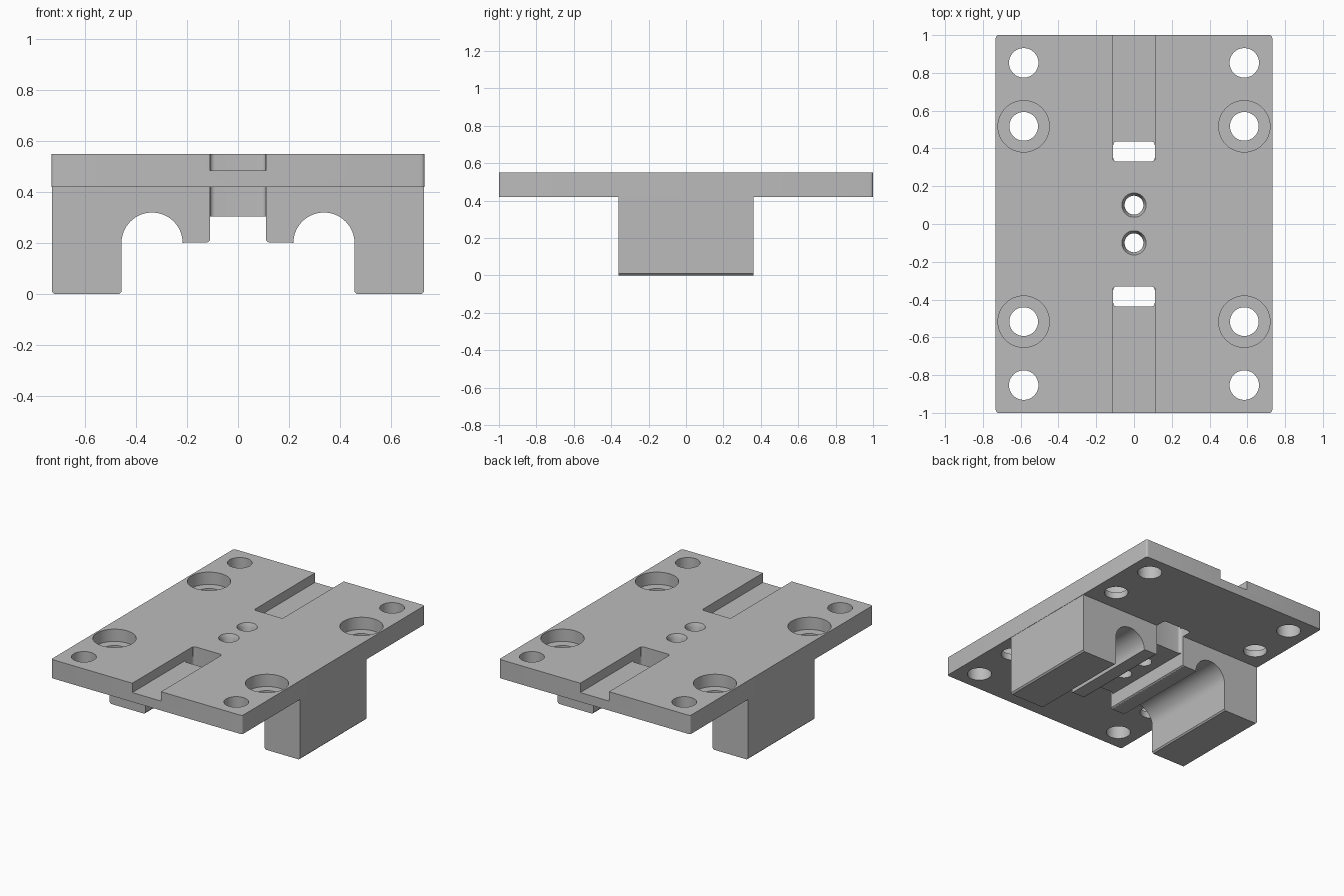
import bpy, bmesh, math
from mathutils import Vector

cube = bpy.data.objects.get("Cube")
if cube:
    bpy.data.objects.remove(cube, do_unlink=True)

grey = bpy.data.materials.new("plain grey")
grey.use_nodes = True
colour = (0.5, 0.5, 0.5, 1)
grey.diffuse_color = colour
grey.node_tree.nodes["Principled BSDF"].inputs["Base Color"].default_value = colour


def make_object(name, bm):
    bmesh.ops.recalc_face_normals(bm, faces=bm.faces)
    mesh = bpy.data.meshes.new(name)
    bm.to_mesh(mesh)
    bm.free()
    mesh.materials.append(grey)
    obj = bpy.data.objects.new(name, mesh)
    bpy.context.collection.objects.link(obj)
    return obj


def box(name, x0, x1, y0, y1, z0, z1, corner=0):
    """Box, optionally with rounded upright edges."""
    bm = bmesh.new()
    bmesh.ops.create_cube(bm, size=1)
    low, high = Vector((x0, y0, z0)), Vector((x1, y1, z1))
    for v in bm.verts:
        v.co = (low + high) / 2 + v.co * (high - low)
    if corner:
        upright = [e for e in bm.edges
                   if abs(e.verts[0].co.z - e.verts[1].co.z) > 0.001]
        bmesh.ops.bevel(bm, geom=upright, offset=corner, segments=5,
                        profile=0.5, affect='EDGES')
    return make_object(name, bm)


def cylinder(name, x, y, z0, z1, r0, r1=None):
    bm = bmesh.new()
    bmesh.ops.create_cone(bm, cap_ends=True, segments=48, radius1=r0,
                          radius2=r0 if r1 is None else r1, depth=z1 - z0)
    bmesh.ops.translate(bm, verts=bm.verts, vec=(x, y, (z0 + z1) / 2))
    return make_object(name, bm)


def boolean(target, tool, operation='DIFFERENCE'):
    bpy.context.view_layer.objects.active = target
    mod = target.modifiers.new(operation.lower(), 'BOOLEAN')
    mod.object, mod.operation, mod.solver = tool, operation, 'EXACT'
    bpy.ops.object.modifier_apply(modifier=mod.name)
    bpy.data.objects.remove(tool, do_unlink=True)


def clamp_block():
    """Underside block: legs, arches and a middle channel, pushed along y."""
    r = 0.12
    arch = [(0.337 + r * math.cos(a), 0.2 + r * math.sin(a))
            for a in (math.pi * i / 28 for i in range(29))]
    half = [(0.73, 0.45), (0.73, 0.01), (0.72, 0), (0.465, 0), (0.457, 0.01)]
    half += arch + [(0.207, 0.203), (0.12, 0.203), (0.11, 0.21), (0.11, 0.305)]
    outline = half + [(-x, z) for x, z in reversed(half)]
    bm = bmesh.new()
    face = bm.faces.new([bm.verts.new((x, -0.362, z)) for x, z in outline])
    pushed = bmesh.ops.extrude_face_region(bm, geom=[face])
    verts = [g for g in pushed["geom"] if isinstance(g, bmesh.types.BMVert)]
    bmesh.ops.translate(bm, verts=verts, vec=(0, 0.724, 0))
    return make_object("clamp_block", bm)


# Plate joined to the block below it
plate = box("mounting_plate", -0.732, 0.732, -1, 1, 0.42, 0.55, corner=0.015)
boolean(plate, clamp_block(), 'UNION')

for end in (-1, 1):
    # Shallow strap groove, then the strap opening at its inner end
    y0, y1 = sorted((end * 0.34, end * 1.1))
    boolean(plate, box("groove_cutter", -0.11, 0.11, y0, y1, 0.485, 0.7))
    y0, y1 = sorted((end * 0.33, end * 0.437))
    boolean(plate, box("opening_cutter", -0.11, 0.11, y0, y1, -0.1, 0.7, corner=0.02))
    # Central screw holes with a countersink
    boolean(plate, cylinder("screw_cutter", 0, end * 0.1, 0.2, 0.7, 0.05))
    boolean(plate, cylinder("sink_cutter", 0, end * 0.1, 0.52, 0.56, 0.05, 0.069))
    for side in (-1, 1):
        # Corner holes and counterbored holes
        x = side * 0.584
        boolean(plate, cylinder("corner_cutter", x, end * 0.853, 0.2, 0.7, 0.078))
        boolean(plate, cylinder("bolt_cutter", x, end * 0.517, 0.2, 0.7, 0.076))
        boolean(plate, cylinder("bore_cutter", x, end * 0.517, 0.465, 0.7, 0.136))

# Smooth the holes and arches, keep the edges crisp
bpy.ops.object.select_all(action='DESELECT')
plate.select_set(True)
bpy.context.view_layer.objects.active = plate
bpy.ops.object.shade_smooth_by_angle(angle=math.radians(30))
